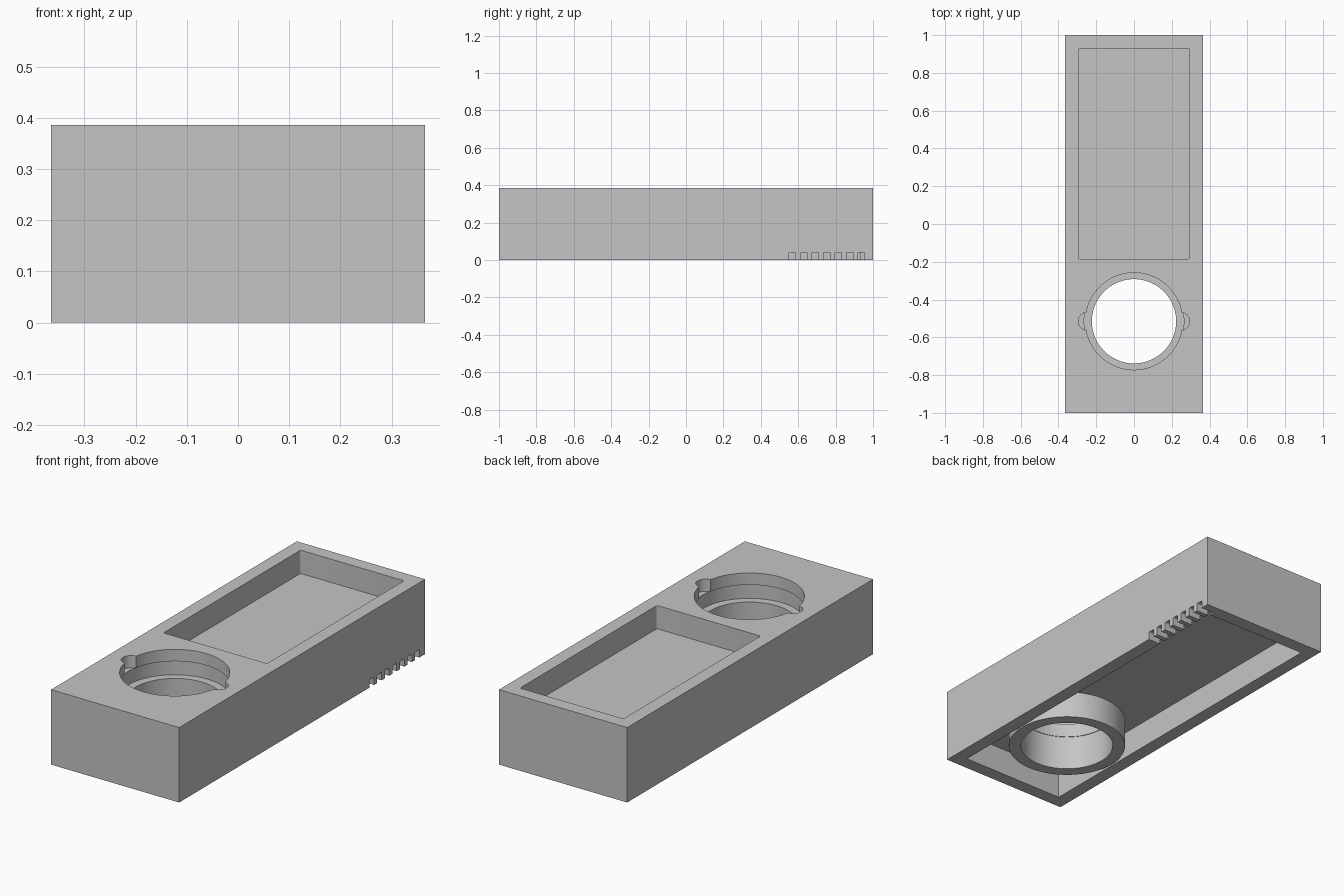
import bpy
import bmesh
from math import tau
from mathutils import Matrix, Vector

if "Cube" in bpy.data.objects:
    bpy.data.objects.remove(bpy.data.objects["Cube"], do_unlink=True)

WIDTH, LENGTH, HEIGHT, WALL = 0.73, 2.0, 0.386, 0.07
HX, HY = WIDTH / 2, LENGTH / 2
CAVITY_TOP, POCKET_FLOOR = 0.14, 0.266
HOLE_Y = -0.515
LEDGE_Z, LIP_Z = 0.252, 0.325

grey = bpy.data.materials.new("plain grey")
grey.use_nodes = True
grey.diffuse_color = (0.56, 0.56, 0.56, 1)
grey.node_tree.nodes["Principled BSDF"].inputs["Base Color"].default_value = grey.diffuse_color


def finish(bm, name):
    bmesh.ops.recalc_face_normals(bm, faces=bm.faces)
    mesh = bpy.data.meshes.new(name)
    bm.to_mesh(mesh)
    bm.free()
    mesh.materials.append(grey)
    obj = bpy.data.objects.new(name, mesh)
    bpy.context.collection.objects.link(obj)
    return obj


def box(name, low, high, round_axis=None, radius=0.01):
    """Box between two corners, optionally rounded along one axis."""
    low, high = Vector(low), Vector(high)
    bm = bmesh.new()
    bmesh.ops.create_cube(bm, size=1)
    bmesh.ops.scale(bm, vec=high - low, verts=bm.verts)
    bmesh.ops.translate(bm, vec=(low + high) / 2, verts=bm.verts)
    if round_axis is not None:
        edges = [e for e in bm.edges
                 if abs((e.verts[0].co - e.verts[1].co)[round_axis]) > 1e-4]
        bmesh.ops.bevel(bm, geom=edges, offset=radius, segments=4,
                        profile=0.5, affect='EDGES')
    return finish(bm, name)


def lathe(name, profile, x, y, steps=96):
    """Solid of revolution from (radius, height) points."""
    bm = bmesh.new()
    verts = [bm.verts.new((r, 0, z)) for r, z in profile]
    edges = [bm.edges.new(pair) for pair in zip(verts, verts[1:])]
    bmesh.ops.spin(bm, geom=verts + edges, cent=(0, 0, 0), axis=(0, 0, 1),
                   angle=tau, steps=steps, use_duplicate=False)
    bmesh.ops.remove_doubles(bm, verts=bm.verts, dist=1e-5)
    bmesh.ops.transform(bm, matrix=Matrix.Translation((x, y, 0)), verts=bm.verts)
    return finish(bm, name)


def combine(target, other, operation):
    mod = target.modifiers.new(other.name, 'BOOLEAN')
    mod.operation, mod.solver, mod.object = operation, 'EXACT', other
    bpy.context.view_layer.objects.active = target
    bpy.ops.object.modifier_apply(modifier=mod.name)
    bpy.data.objects.remove(other, do_unlink=True)


# Outer block, hollowed from below
housing = box("housing", (-HX, -HY, 0), (HX, HY, HEIGHT))
combine(housing, box("cavity", (WALL - HX, WALL - HY, -0.1),
                     (HX - WALL, HY - WALL, CAVITY_TOP)), 'DIFFERENCE')

# Tube hanging inside the cavity
combine(housing, lathe("tube", [(0, 0), (0.287, 0), (0.287, 0.2), (0, 0.2)],
                       0, HOLE_Y), 'UNION')

# Stepped bore with a ledge and a shallow groove under the lip
bore = [(0, -0.1), (0.226, -0.1), (0.226, 0.18), (0.223, 0.18),
        (0.223, LEDGE_Z), (0.264, LEDGE_Z), (0.264, LIP_Z),
        (0.257, LIP_Z), (0.257, 0.5), (0, 0.5)]
combine(housing, lathe("bore", bore, 0, HOLE_Y), 'DIFFERENCE')

# Round notches on both sides of the bore
for side in (-1, 1):
    notch = [(0, LIP_Z - 0.002), (0.047, LIP_Z - 0.002), (0.047, 0.5), (0, 0.5)]
    combine(housing, lathe("notch", notch, side * 0.248, HOLE_Y, 32), 'DIFFERENCE')

# Rectangular pocket in the top
combine(housing, box("pocket", (WALL - HX, -0.185, POCKET_FLOOR),
                     (HX - WALL, HY - WALL, 0.5), round_axis=2), 'DIFFERENCE')

# Row of vent slots through the lower edge of one long wall
for i in range(7):
    y = 0.568 + i * 0.0615
    combine(housing, box("vent", (HX - WALL - 0.01, y - 0.018, -0.05),
                         (HX + 0.05, y + 0.018, 0.041), round_axis=0,
                         radius=0.006), 'DIFFERENCE')

# Smooth round walls, keep the edges crisp
bpy.ops.object.select_all(action='DESELECT')
housing.select_set(True)
bpy.context.view_layer.objects.active = housing
bpy.ops.object.shade_smooth_by_angle(angle=0.52)
